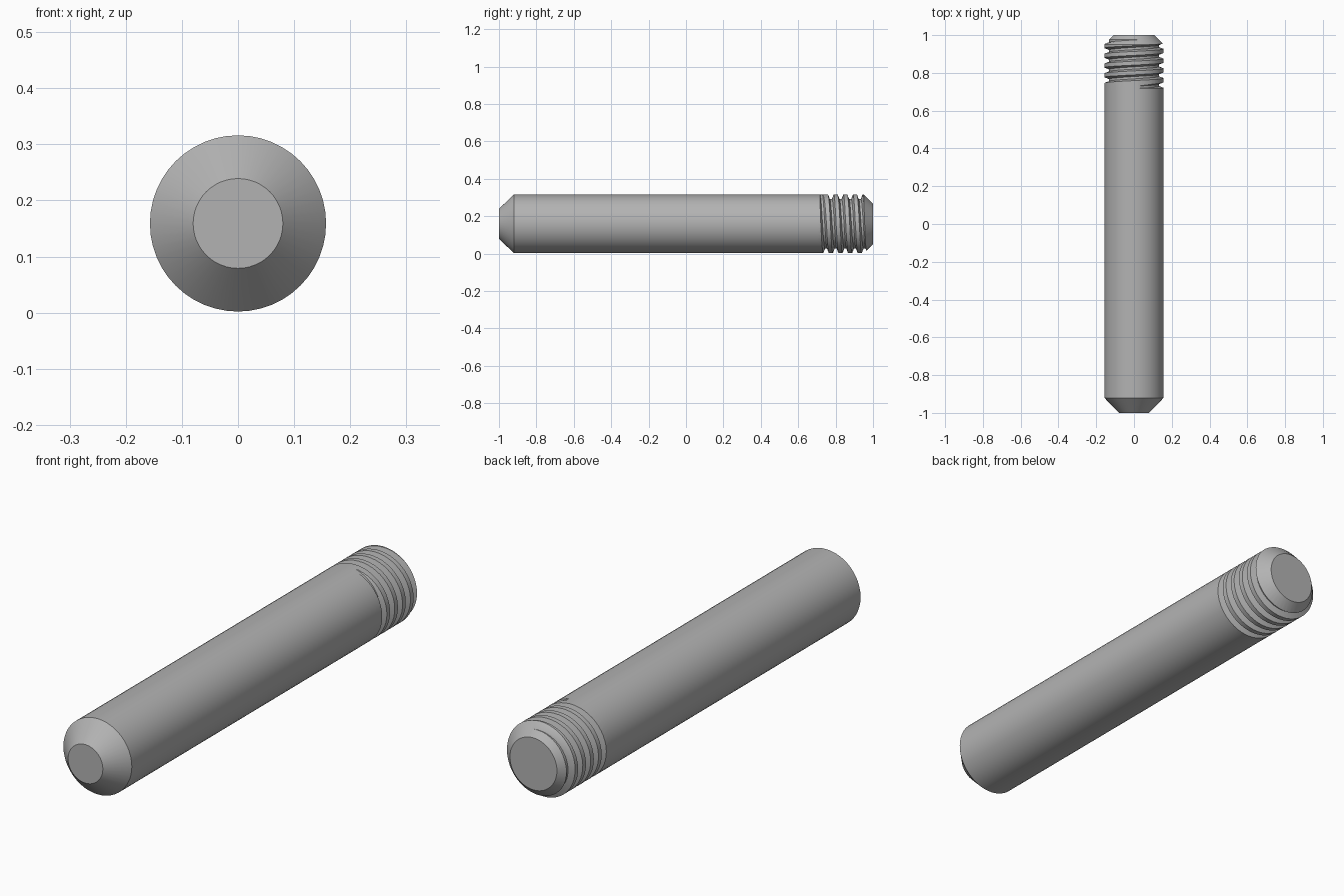
import bpy
import bmesh
from math import sin, cos, pi

cube = bpy.data.objects.get("Cube")
if cube:
    bpy.data.objects.remove(cube, do_unlink=True)

SIDES = 48        # steps round the pin
AXIS_Z = 0.159
RADIUS = 0.157
ROOT = 0.132      # thread root radius
PITCH = 0.0515
TURNS = 6

steel = bpy.data.materials.new("plain_steel")
steel.use_nodes = True
steel.diffuse_color = (0.45, 0.45, 0.45, 1)
steel.node_tree.nodes["Principled BSDF"].inputs["Base Color"].default_value = (0.45, 0.45, 0.45, 1)


def sweep(name, sections, closed):
    """Skin a list of (angle, radius, y) sections and cap both ends."""
    bm = bmesh.new()
    rings = [[bm.verts.new((r * sin(a), y, AXIS_Z + r * cos(a))) for a, r, y in s]
             for s in sections]
    n = len(rings[0])
    for one, two in zip(rings, rings[1:]):
        for i in range(n):
            j = (i + 1) % n
            bm.faces.new((one[i], one[j], two[j], two[i]))
    bm.faces.new(rings[0])
    bm.faces.new(rings[-1])
    if closed:
        bmesh.ops.triangulate(bm, faces=bm.faces[:])
    bmesh.ops.recalc_face_normals(bm, faces=bm.faces[:])
    mesh = bpy.data.meshes.new(name)
    bm.to_mesh(mesh)
    bm.free()
    mesh.materials.append(steel)
    obj = bpy.data.objects.new(name, mesh)
    bpy.context.collection.objects.link(obj)
    return obj


# Plain pin, chamfered at both ends
profile = [(0.08, -1), (RADIUS, -0.92), (RADIUS, 0.70), (RADIUS, 0.951), (0.108, 1)]
pin = sweep("threaded_pin",
            [[(2 * pi * i / SIDES, r, y) for i in range(SIDES)] for r, y in profile], False)

# Helical groove that fades in at the shank
groove = []
for i in range(1, SIDES * TURNS + 1):
    angle = 2 * pi * (i + 0.37) / SIDES
    depth = min(1, angle / (pi / 2))
    root = 0.16 + (ROOT - 0.16) * depth
    centre = 0.723 + PITCH * angle / (2 * pi)
    groove.append([(angle, root, centre - 0.006), (angle, root, centre + 0.006),
                   (angle, 0.167, centre + 0.019), (angle, 0.167, centre - 0.019)])
cutter = sweep("thread_cutter", groove, True)
cutter.hide_render = True

# Cut the thread, then shade
cut = pin.modifiers.new("thread", "BOOLEAN")
cut.operation = "DIFFERENCE"
cut.solver = "EXACT"
cut.object = cutter
bpy.ops.object.select_all(action="DESELECT")
pin.select_set(True)
bpy.context.view_layer.objects.active = pin
bpy.ops.object.modifier_apply(modifier=cut.name)
bpy.data.objects.remove(cutter, do_unlink=True)
bpy.ops.object.shade_smooth_by_angle(angle=pi / 6)
